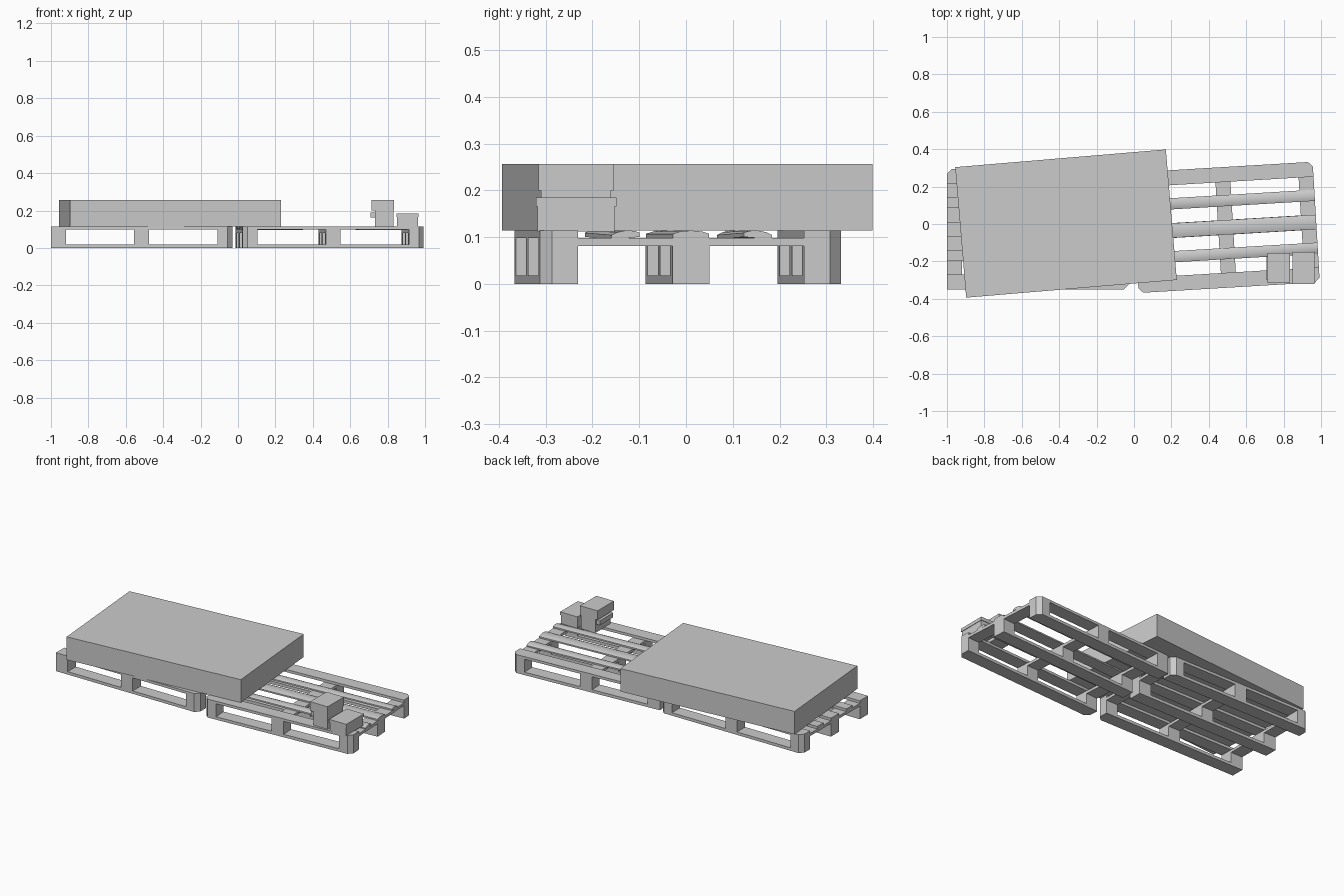
import bpy, bmesh, math
from mathutils import Matrix, Vector

if "Cube" in bpy.data.objects:
    bpy.data.objects.remove(bpy.data.objects["Cube"])

grey = bpy.data.materials.new("plain grey")
grey.diffuse_color = (0.6, 0.6, 0.6, 1)
grey.use_nodes = True
grey.node_tree.nodes["Principled BSDF"].inputs["Base Color"].default_value = grey.diffuse_color


def prism(name, outline, z0, z1, place=Matrix()):
    """Extrude a flat outline from z0 to z1."""
    bm = bmesh.new()
    f = bm.faces.new([bm.verts.new((x, y, z0)) for x, y in outline])
    ext = bmesh.ops.extrude_face_region(bm, geom=[f])
    for v in ext["geom"]:
        if isinstance(v, bmesh.types.BMVert):
            v.co.z = z1
    return finish(name, bm, place)


def finish(name, bm, place):
    bmesh.ops.recalc_face_normals(bm, faces=bm.faces)
    me = bpy.data.meshes.new(name)
    bm.to_mesh(me)
    bm.free()
    me.materials.append(grey)
    ob = bpy.data.objects.new(name, me)
    ob.matrix_world = place
    bpy.context.collection.objects.link(ob)
    return ob


def outline(cx, cy, w, d, cut=0, corners=()):
    """Rectangle whose listed corners (sx, sy) are cut off diagonally."""
    pts = []
    for sx, sy in ((-1, -1), (1, -1), (1, 1), (-1, 1)):
        x, y = cx + sx * w / 2, cy + sy * d / 2
        if (sx, sy) in corners:
            a, b = (x - sx * cut, y), (x, y - sy * cut)
            pts += [a, b] if sx * sy < 0 else [b, a]
            if sx * sy < 0:
                pts[-2:] = [a, b]
        else:
            pts.append((x, y))
    # keep the points in angular order around the centre
    return sorted(pts, key=lambda p: math.atan2((p[1] - cy) / d, (p[0] - cx) / w))


def crowned_board(name, cy, w, twist, place):
    """Slightly cupped, twisted plank running along x."""
    bm = bmesh.new()
    rings = []
    for i in range(7):
        x = -L / 2 + L * i / 6
        roll = twist * (i / 3 - 1)
        ring = []
        for u, z in ((-1, 0), (1, 0), (1, .009), (.6, .014), (0, .016), (-.6, .014), (-1, .009)):
            y = u * w / 2
            ring.append(bm.verts.new((x, cy + y, .098 + z + y * roll)))
        rings.append(ring)
    for a, b in zip(rings, rings[1:]):
        for k in range(7):
            bm.faces.new((a[k], a[(k + 1) % 7], b[(k + 1) % 7], b[k]))
    bm.faces.new(rings[0])
    bm.faces.new(rings[-1])
    ob = finish(name, bm, place)
    for p in ob.data.polygons:
        p.use_smooth = len(p.vertices) == 4
    ob.data.set_sharp_from_angle(angle=math.radians(35))
    return ob


L, W, B = .97, .645, .08
XS, YS = (-(L - B) / 2, 0, (L - B) / 2), (-(W - B) / 2, 0, (W - B) / 2)


def sign(v):
    return (v > 0) - (v < 0)


def pallet(prefix, cx, cy, angle, cut_corners, cupped):
    place = Matrix.Translation((cx, cy, 0)) @ Matrix.Rotation(math.radians(angle), 4, 'Z')
    for y in YS:
        ends = [c for c in cut_corners if c[1] == sign(y)]
        # bottom skids and the blocks standing on them
        prism(prefix + "_skid", outline(0, y, L, B, .025, ends), 0, .018, place)
        for x in XS:
            cut = [c for c in ends if c[0] == sign(x)]
            prism(prefix + "_block", outline(x, y, B, B, .025, cut), .018, .081, place)
    # cross boards over the blocks
    for x in XS:
        cut = [c for c in cut_corners if c[0] == sign(x)]
        prism(prefix + "_cross_board", outline(x, 0, B, W, .025, cut), .081, .098, place)
    # deck boards: flat outer pair, three planks between
    for y in (YS[0], YS[2]):
        ends = [c for c in cut_corners if c[1] == sign(y)]
        prism(prefix + "_deck_board", outline(0, y, L, B, .025, ends), .098, .114, place)
    for y, w, t in ((-.14, .06, .08), (0, .078, 0), (.143, .06, -.08)):
        if cupped:
            crowned_board(prefix + "_deck_plank", y, w, t, place)
        else:
            prism(prefix + "_deck_plank", outline(0, y, L, w), .098, .114, place)


pallet("left_pallet", -.515, -.028, 0, [(-1, 1), (1, -1), (1, 1)], False)
pallet("right_pallet", .49, -.018, 3.4, [(1, -1), (1, 1), (-1, -1)], True)

# thick mattress slab lying askew over the pallets
turn = Matrix.Translation((-.3635, .0025, 0)) @ Matrix.Rotation(math.radians(4.8), 4, 'Z')
prism("mattress", outline(0, 0, 1.13, .70), .114, .256, turn)

# tall box: narrower body, overhanging upper part, small side handle
prism("tall_box_body", outline(.782, -.235, .098, .15), .112, .2)
prism("tall_box_top", outline(.774, -.235, .12, .16), .2, .256)
prism("tall_box_handle", outline(.724, -.235, .03, .13), .162, .19)

# low box with a lid
prism("low_box_body", outline(.907, -.235, .112, .165), .112, .165)
prism("low_box_lid", outline(.907, -.235, .118, .172), .165, .185)
